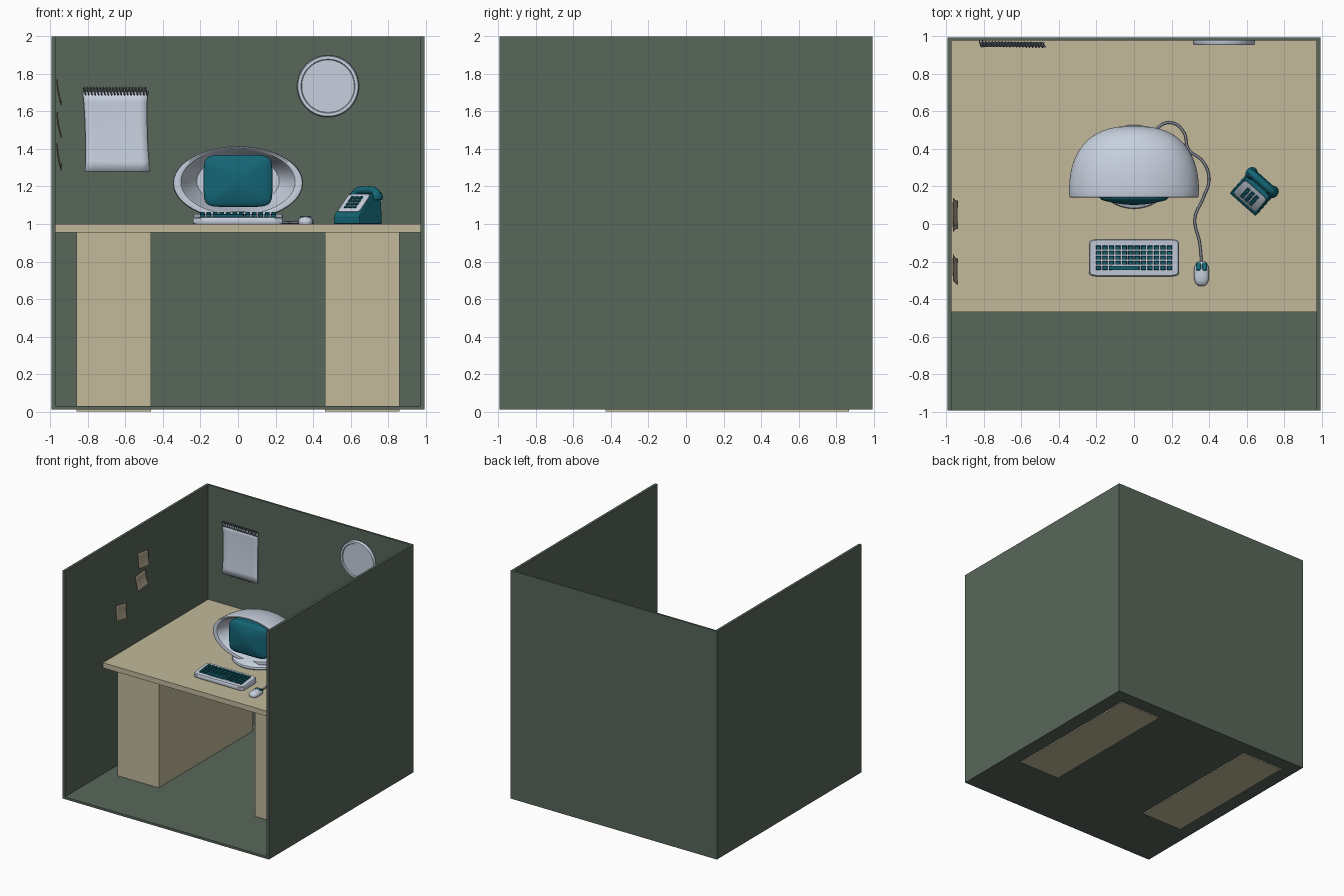
import bpy, bmesh, math
from mathutils import Matrix, Vector

cube = bpy.data.objects.get("Cube")
if cube:
    bpy.data.objects.remove(cube, do_unlink=True)


def material(name, r, g, b):
    m = bpy.data.materials.new(name)
    m.use_nodes = True
    m.diffuse_color = (r, g, b, 1)
    bsdf = next(n for n in m.node_tree.nodes if n.type == 'BSDF_PRINCIPLED')
    bsdf.inputs["Base Color"].default_value = (r, g, b, 1)
    return m


GREEN = material("wall_green", .098, .134, .103)
TAN = material("desk_tan", .54, .49, .33)
WHITE = material("cool_white", .57, .63, .73)
TEAL = material("deep_teal", .007, .13, .18)
GREY = material("wire_grey", .22, .24, .30)
BROWN = material("note_tan", .46, .39, .28)


def finish(name, bm, mat, matrix=Matrix(), smooth=True):
    bmesh.ops.recalc_face_normals(bm, faces=bm.faces)
    me = bpy.data.meshes.new(name)
    bm.to_mesh(me)
    bm.free()
    if smooth:
        me.shade_smooth()
        me.set_sharp_from_angle(angle=math.radians(40))
    me.materials.append(mat)
    ob = bpy.data.objects.new(name, me)
    ob.matrix_world = matrix
    bpy.context.collection.objects.link(ob)
    return ob


def add_box(bm, x0, x1, y0, y1, z0, z1, taper=1):
    size = Matrix.Diagonal((x1 - x0, y1 - y0, z1 - z0, 1))
    mid = Matrix.Translation(((x0 + x1) / 2, (y0 + y1) / 2, (z0 + z1) / 2))
    verts = bmesh.ops.create_cube(bm, size=1, matrix=size)['verts']
    for v in verts:
        if v.co.z > 0:
            v.co.x *= taper
            v.co.y *= taper
        v.co = mid @ v.co


def box(name, mat, *bounds):
    bm = bmesh.new()
    add_box(bm, *bounds)
    return finish(name, bm, mat, smooth=False)


def loft(name, mat, rings, matrix, axis='z', power=2, n=64):
    """Superellipse rings (position, half width, half height[, lift]) along an axis."""
    bm = bmesh.new()
    loops = []
    for pos, a, b, *lift in rings:
        loop = []
        for i in range(n):
            t = math.tau * i / n
            c, s = math.cos(t), math.sin(t)
            u = math.copysign(abs(c) ** (2 / power), c) * a
            w = math.copysign(abs(s) ** (2 / power), s) * b + sum(lift)
            loop.append(bm.verts.new((u, w, pos) if axis == 'z' else (u, pos, w)))
        loops.append(loop)
    for p, q in zip(loops, loops[1:]):
        for i in range(n):
            bm.faces.new((p[i], p[i - 1], q[i - 1], q[i]))
    bm.faces.new(loops[0])
    bm.faces.new(loops[-1])
    return finish(name, bm, mat, matrix)


def tube(name, mat, points, radius, matrix=Matrix(), poly=False):
    cu = bpy.data.curves.new(name, 'CURVE')
    cu.dimensions = '3D'
    cu.bevel_depth = radius
    cu.bevel_resolution = 1 if poly else 4
    cu.use_fill_caps = True
    sp = cu.splines.new('POLY' if poly else 'BEZIER')
    pts = sp.points if poly else sp.bezier_points
    pts.add(len(points) - 1)
    for p, co in zip(pts, points):
        if poly:
            p.co = (*co, 1)
        else:
            p.co = co
            p.handle_left_type = p.handle_right_type = 'AUTO'
    cu.materials.append(mat)
    ob = bpy.data.objects.new(name, cu)
    ob.matrix_world = matrix
    bpy.context.collection.objects.link(ob)
    return ob


def sheet(name, mat, w, h, curl, matrix, skew=0.0):
    """Thin paper hanging from its top edge, with the bottom curling outward."""
    bm = bmesh.new()
    bmesh.ops.create_grid(bm, x_segments=8, y_segments=8, size=.5)
    for v in bm.verts:
        u, d = v.co.x, .5 - v.co.y
        waist = 1 - .16 * d * (1 - d)
        v.co = (u * w * waist + skew * d, -curl * (d * d + u * u * .5), -d * h)
    ob = finish(name, bm, mat, matrix)
    ob.modifiers.new("thickness", 'SOLIDIFY').thickness = .005


at = Matrix.Translation

# Cubicle: floor and three walls
box("floor", GREEN, -.995, .995, -.995, .995, .01, .03)
box("back_wall", GREEN, -.995, .995, .978, .995, .01, 2)
for side, s in (("right", -1), ("left", 1)):
    box(side + "_wall", GREEN, *sorted((s * .973, s * .995)), -.995, .995, .01, 2)
    box(side + "_pedestal", TAN, *sorted((s * .463, s * .862)), -.43, .87, 0, .957)
box("desk_top", TAN, -.973, .973, -.47, .978, .955, 1)

# Monitor: egg shaped shell with a hollow front, screen and round foot
shell = []
for i in range(17):
    t = math.sin(math.pi / 2 * (1 - i / 16.5))
    s = (1 - t ** 2.5) ** .4
    shell.append((.15 + .373 * t, .347 * s, .197 * s))
shell += [(.143, .343, .193), (.14, .33, .186, .003), (.145, .305, .176, .007),
          (.17, .29, .166, .008), (.22, .27, .153, .009), (.29, .22, .13, .01)]
loft("monitor_shell", WHITE, shell, at((0, 0, 1.218)), 'y', n=96)
screen = [(.31, .17, .13), (.16, .183, .139), (.14, .183, .139), (.133, .178, .135)]
screen += [(.102 + .026 * s * s, .172 * s, .13 * s) for s in (1, .85, .65, .4, .15, .02)]
loft("screen", TEAL, screen, at((0, 0, 1.23)), 'y', power=6)
loft("monitor_foot", WHITE, [(0, .215, .215), (.01, .224, .224), (.025, .22, .22),
     (.035, .2, .2), (.07, .12, .12)], at((0, .305, 1)))

# Keyboard with a sloping top and rows of tapered keys
tilt = Matrix.Rotation(math.radians(6), 4, 'X')
board = loft("keyboard", WHITE, [(0, .236, .096), (.006, .241, .1), (.038, .241, .1),
             (.044, .236, .095)], at((0, -.18, 1)), power=12)
for v in board.data.vertices:
    if v.co.z > .02:
        v.co.z += .1 * v.co.y
bm = bmesh.new()
cols, rows, pitch, depth = 12, 5, .0345, .027
for r in range(rows):
    y = -.068 + r * depth
    for c in range(cols):
        if r == 0 and 2 < c < 7:
            continue
        x = -.207 + c * pitch
        add_box(bm, x + .003, x + pitch - .003, y + .003, y + depth - .002, -.004, .014, .8)
add_box(bm, -.12, .03, -.066, -.043, -.004, .014, .95)
finish("keys", bm, TEAL, at((0, -.18, 1.043)) @ tilt, smooth=False)

# Mouse with two buttons and its cord
loft("mouse", WHITE, [(0, .037, .062), (.008, .04, .066), (.022, .039, .064),
     (.032, .032, .055), (.038, .02, .036), (.04, .004, .01)],
     at((.36, -.265, 1)), power=2.8, n=40)
for s in (-1, 1):
    loft("mouse_button", TEAL, [(0, .014, .021), (.007, .014, .021), (.01, .011, .017)],
         at((.36 + s * .016, -.228, 1.029)) @ Matrix.Rotation(-.25, 4, 'X'), power=4, n=24)
cord = [(.36, -.2), (.35, -.1), (.325, .03), (.37, .14), (.4, .24), (.37, .33),
        (.29, .4), (.265, .49), (.2, .54), (.13, .515), (.1, .45)]
tube("mouse_cord", GREY, [(x, y, 1.008) for x, y in cord], .007)

# Telephone: wedge body, key plate, cradle handset
phone = at((.64, .172, 1)) @ Matrix.Rotation(math.radians(-41.5), 4, 'Z')
profile = [(-.092, 0), (-.092, .045), (-.08, .06), (.02, .16), (.035, .16),
           (.045, .135), (.085, .13), (.092, .115), (.092, 0)]
bm = bmesh.new()
face = bm.faces.new([bm.verts.new((-.092, y, z)) for y, z in profile])
ext = bmesh.ops.extrude_face_region(bm, geom=[face])['geom']
for v in ext:
    if isinstance(v, bmesh.types.BMVert):
        v.co.x = .092
for v in bm.verts:
    v.co.x *= 1 - max(0, v.co.z - .04)
body = finish("phone_body", bm, TEAL, phone, smooth=False)
bev = body.modifiers.new("soft_edges", 'BEVEL')
bev.width, bev.segments = .006, 2
slope = phone @ at((0, -.03, .11)) @ Matrix.Rotation(math.radians(45), 4, 'X')
loft("phone_plate", WHITE, [(-.003, .077, .066), (.004, .077, .066), (.006, .074, .063)],
     slope, power=9, n=48)
bm = bmesh.new()
for c in range(3):
    for r in range(4):
        x, y = (c - 1) * .03, (r - 1.5) * .023
        add_box(bm, x - .011, x + .011, y - .008, y + .008, .004, .013, .85)
finish("phone_keys", bm, TEAL, slope, smooth=False)
handle = [(-.085, .065, .15), (-.065, .065, .172), (0, .065, .18),
          (.065, .065, .172), (.085, .065, .15)]
tube("handset_grip", TEAL, handle, .021, phone)
for s in (-1, 1):
    loft("handset_cup", TEAL, [(0, .026, .03), (.008, .031, .035), (.025, .031, .035),
         (.042, .02, .026)], phone @ at((s * .075, .065, .128)), n=32)

# Wall clock
loft("clock", WHITE, [(.98, .165, .165), (.96, .165, .165), (.954, .16, .16),
     (.954, .144, .144), (.962, .14, .14)], at((.48, 0, 1.735)), 'y')

# Notepad with a wire spiral
sheet("notepad", WHITE, .345, .425, .022, at((-.655, .972, 1.705)), .012)
turns, steps = 20, 10
coil = []
for i in range(turns * steps + 1):
    a = math.tau * i / steps
    k = i / (turns * steps)
    coil.append((-.825 + .345 * k, .962 - .008 * k + .014 * math.cos(a), 1.708 + .02 * math.sin(a)))
tube("notepad_spiral", GREY, coil, .003, poly=True)

# Curled notes on the side wall
for y, z, turn in ((.07, 1.765, .12), (.03, 1.59, -.1), (-.23, 1.42, .2)):
    pose = at((-.968, y, z)) @ Matrix.Rotation(math.pi / 2, 4, 'Z') @ Matrix.Rotation(turn, 4, 'Y')
    sheet("wall_note", BROWN, .14, .125, .022, pose)
